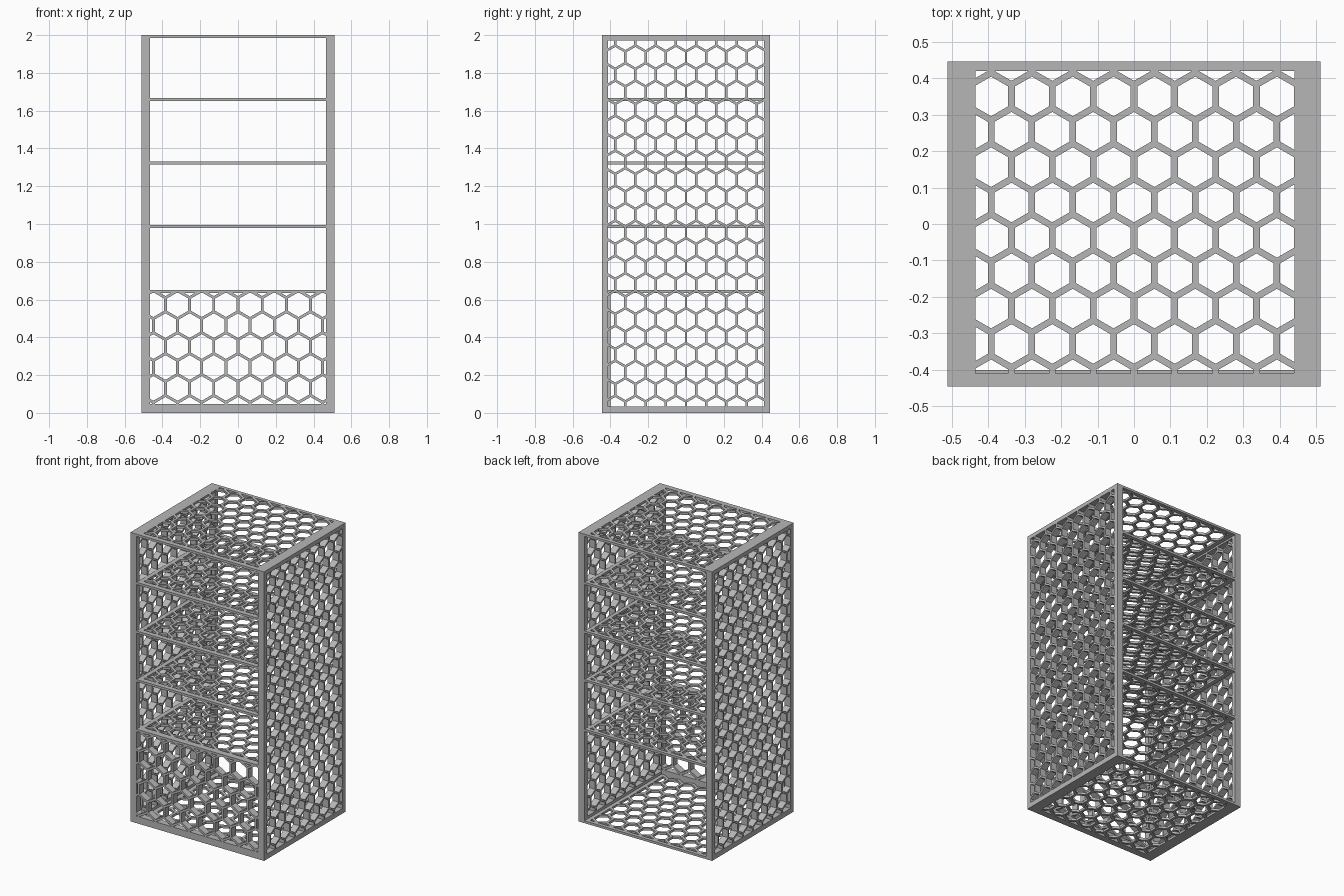
import bpy, math

if "Cube" in bpy.data.objects:
    bpy.data.objects.remove(bpy.data.objects["Cube"])

# Overall dimensions
HALF_W, HALF_D, HEIGHT = 0.512, 0.446, 2.0
WALL = 0.046            # side and front panel thickness
SHELF = 0.016           # shelf thickness
INNER = HALF_W - WALL

grey = bpy.data.materials.new("grey")
grey.use_nodes = True
grey.diffuse_color = (0.47, 0.47, 0.47, 1)
grey.node_tree.nodes["Principled BSDF"].inputs["Base Color"].default_value = (0.47, 0.47, 0.47, 1)


def clip(poly, axis, limit, sign):
    """Keep the part of a convex polygon on one side of an axis line."""
    out = []
    for a, b in zip(poly, poly[1:] + poly[:1]):
        da, db = sign * (limit - a[axis]), sign * (limit - b[axis])
        if da >= 0:
            out.append(a)
        if da * db < 0:
            t = da / (da - db)
            out.append(tuple(p + t * (q - p) for p, q in zip(a, b)))
    return out


def area(poly):
    return abs(sum(a[0] * b[1] - b[0] * a[1] for a, b in zip(poly, poly[1:] + poly[:1]))) / 2


def hex_holes(opening, pitch, rib, row0, shift0):
    """Staggered pointy-top hexagons trimmed to the opening rectangle."""
    x0, x1, y0, y1 = opening
    radius = (pitch - rib) / math.sqrt(3)
    step = pitch * math.sqrt(3) / 2
    for row in range(-2, int((y1 - y0) / step) + 3):
        cy = row0 - row * step
        for col in range(-7, 8):
            cx = (col + 0.5 * ((row + shift0) % 2)) * pitch
            poly = [(cx + radius * math.sin(k * math.pi / 3),
                     cy + radius * math.cos(k * math.pi / 3)) for k in range(6)]
            for axis, limit, sign in ((0, x0, -1), (0, x1, 1), (1, y0, -1), (1, y1, 1)):
                poly = clip(poly, axis, limit, sign) if poly else poly
            if len(poly) > 2 and area(poly) > 0.00003:
                yield poly


def panel_mesh(name, outer, thickness, holes):
    """Flat plate with holes, made from a filled and extruded 2D outline."""
    x0, x1, y0, y1 = outer
    curve = bpy.data.curves.new(name + "_outline", 'CURVE')
    curve.dimensions = '2D'
    curve.fill_mode = 'BOTH'
    curve.extrude = thickness / 2
    for poly in [[(x0, y0), (x1, y0), (x1, y1), (x0, y1)]] + list(holes):
        spline = curve.splines.new('POLY')
        spline.points.add(len(poly) - 1)
        for point, (x, y) in zip(spline.points, poly):
            point.co = (x, y, 0, 1)
        spline.use_cyclic_u = True
    temp = bpy.data.objects.new(name + "_outline", curve)
    bpy.context.collection.objects.link(temp)
    deps = bpy.context.evaluated_depsgraph_get()
    mesh = bpy.data.meshes.new_from_object(temp.evaluated_get(deps))
    bpy.data.objects.remove(temp)
    mesh.name = name
    mesh.materials.clear()
    mesh.materials.append(grey)
    for face in mesh.polygons:
        face.use_smooth = False
        face.material_index = 0
    return mesh


def place(name, mesh, location, rotation=(0, 0, 0)):
    obj = bpy.data.objects.new(name, mesh)
    obj.location, obj.rotation_euler = location, rotation
    bpy.context.collection.objects.link(obj)


# Base, shelves and top share one honeycomb plate
shelf = panel_mesh("shelf", (-INNER, INNER, -HALF_D, HALF_D), SHELF,
                   hex_holes((-0.435, 0.44, -0.41, 0.42), 0.112, 0.018, 0.35, 1))
for name, top in (("base", SHELF), ("shelf_1", 0.65), ("shelf_2", 0.994),
                  ("shelf_3", 1.33), ("shelf_4", 1.667), ("top", HEIGHT)):
    place(name, shelf, (0, 0, top - SHELF / 2))

# Full-height honeycomb side panels
side = panel_mesh("side_panel", (-HALF_D, HALF_D, 0, HEIGHT), WALL,
                  hex_holes((-0.412, 0.412, 0.035, 1.972), 0.107, 0.013, 1.883, 1))
for name, s in (("left_side", 1), ("right_side", -1)):
    place(name, side, (s * (HALF_W - WALL / 2), 0, 0), (math.pi / 2, 0, math.pi / 2))

# Low honeycomb panel closing the front of the bottom compartment
front = panel_mesh("front_panel", (-INNER - 0.004, INNER + 0.004, 0, 0.65), WALL,
                   hex_holes((-INNER, INNER, 0.048, 0.634), 0.128, 0.015, 0.573, 1))
place("front_panel", front, (0, -HALF_D + WALL / 2, 0), (math.pi / 2, 0, 0))
